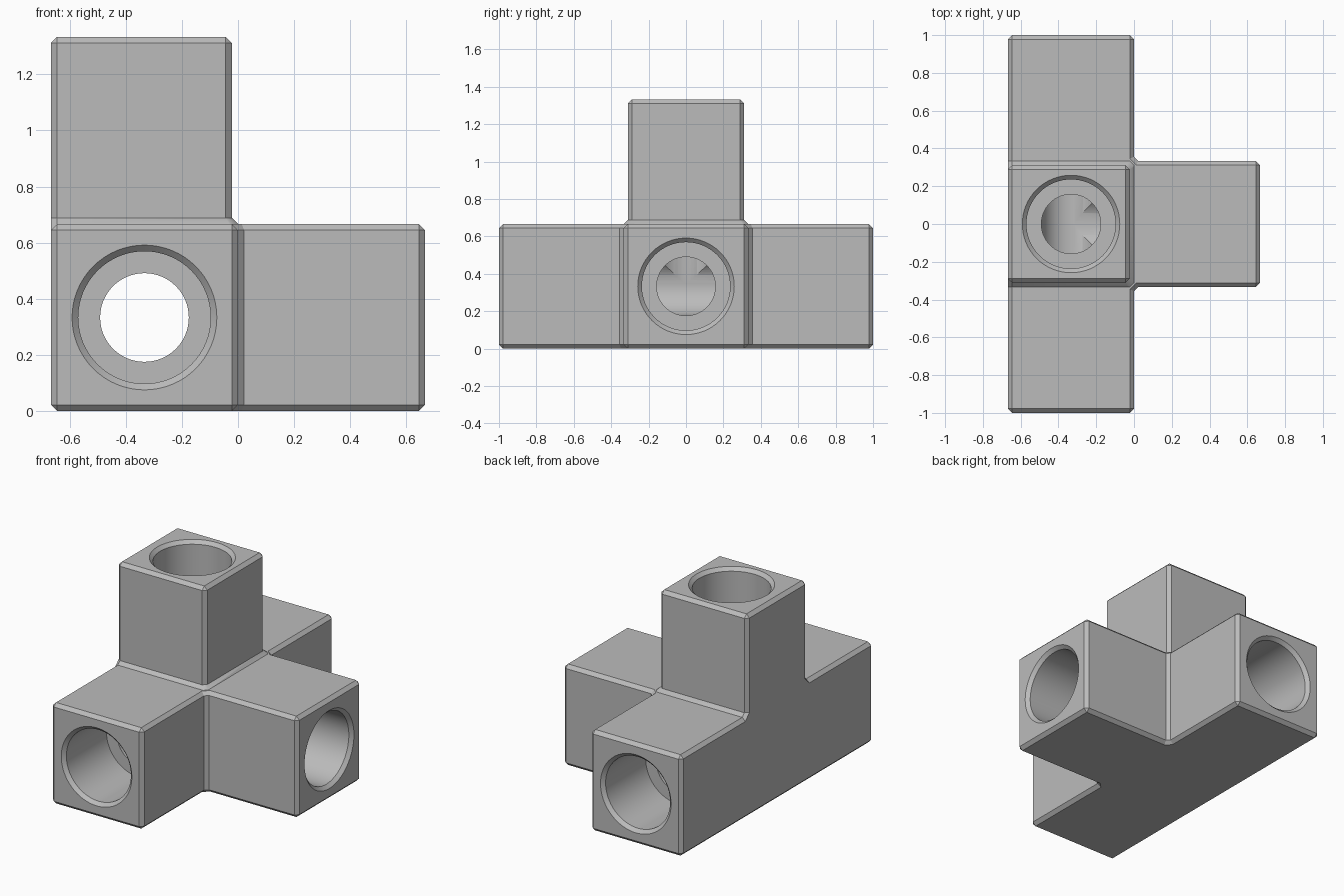
import bpy, bmesh
from math import cos, sin, pi, radians
from mathutils import Vector

cube = bpy.data.objects.get("Cube")
if cube:
    bpy.data.objects.remove(cube)

S = 2 / 3          # side of one module
H = S / 2          # half module
C = 0.022          # chamfer
CENTRE = Vector((-H, 0, H))


def to_object(name, bm):
    bmesh.ops.recalc_face_normals(bm, faces=bm.faces)
    mesh = bpy.data.meshes.new(name)
    bm.to_mesh(mesh)
    bm.free()
    obj = bpy.data.objects.new(name, mesh)
    bpy.context.scene.collection.objects.link(obj)
    return obj


def hull(name, points):
    bm = bmesh.new()
    verts = [bm.verts.new(p) for p in points]
    bmesh.ops.convex_hull(bm, input=verts)
    bmesh.ops.dissolve_limit(bm, angle_limit=radians(1), verts=bm.verts, edges=bm.edges)
    return to_object(name, bm)


def chamfered_box(name, lo, hi):
    """Box with every edge cut at 45 degrees."""
    points = []
    for x in (0, 1):
        for y in (0, 1):
            for z in (0, 1):
                side = (x, y, z)
                for keep in range(3):
                    points.append([
                        (hi[i] if side[i] else lo[i])
                        + (0 if i == keep else (-C if side[i] else C))
                        for i in range(3)])
    return hull(name, points)


def bore(name, mouth, direction, length, radius, through=False):
    """Turned cutter: chamfered mouth, wide socket, narrow inner channel."""
    rings = [(-C, 0.28), (C, 0.236), (0.44, 0.236), (0.44, radius)]
    if through:
        rings += [(length - d, r) for d, r in reversed(rings)]
    else:
        rings.append((length, radius))
    n = 64
    turn = Vector(direction).to_track_quat('Z', 'Y')
    bm = bmesh.new()
    loops = [[bm.verts.new(Vector(mouth) + turn @ Vector(
        (r * cos(2 * pi * k / n), r * sin(2 * pi * k / n), d))) for k in range(n)]
        for d, r in rings]
    for a, b in zip(loops, loops[1:]):
        for k in range(n):
            j = (k + 1) % n
            bm.faces.new((a[k], a[j], b[j], b[k]))
    bm.faces.new(loops[0])
    bm.faces.new(loops[-1])
    return to_object(name, bm)


def combine(target, tool, operation):
    tool.hide_render = True
    mod = target.modifiers.new(tool.name, 'BOOLEAN')
    mod.operation, mod.solver, mod.object = operation, 'EXACT', tool
    bpy.context.view_layer.objects.active = target
    bpy.ops.object.modifier_apply(modifier=mod.name)
    bpy.data.objects.remove(tool)


# Long bar, side arm and upright arm
body = chamfered_box("pipe_connector", (-S, -1, 0), (0, 1, S))
parts = [
    chamfered_box("side_arm", (-H, -H, 0), (S, H, S)),
    chamfered_box("upright_arm", (-S, -H + C, H), (-C, H - C, 2 * S)),
]

# Sloped collar at the foot of the upright arm
collar = []
for s in (-1, 1):
    collar += [(-S, s * H, S - C), (-S + C, s * H, S), (-C, s * H, S), (0, s * (H - C), S),
               (-S, s * (H - 2 * C), S + C), (-S + C, s * (H - C), S + C),
               (-2 * C, s * (H - C), S + C), (-C, s * (H - 2 * C), S + C),
               (-C, s * (H - C), S - C)]
parts.append(hull("collar", collar))

# Sloped corner fills between the bar and the side arm
for s in (-1, 1):
    fill = []
    for z, cut in ((0, True), (C, False), (S - C, False), (S, True)):
        a = C if cut else 0
        b = 0.59 * C if cut else C
        fill += [(-a, s * (H - a + (b + C if cut else C)), z),
                 (-a + (b + C if cut else C), s * (H - a), z),
                 (-0.1, s * (H - 0.1), z)]
    parts.append(hull("corner_fill", fill))

for part in parts:
    combine(body, part, 'UNION')

# Sockets and inner channels
R = 0.158
combine(body, bore("bar_bore", (-H, -1, H), (0, 1, 0), 2, R, True), 'DIFFERENCE')
combine(body, bore("side_bore", (S, 0, H), (-1, 0, 0), 1, R - 0.001), 'DIFFERENCE')
combine(body, bore("upright_bore", (-H, 0, 2 * S), (0, 0, -1), 1, R - 0.001), 'DIFFERENCE')

# Grey material and shading
grey = bpy.data.materials.new("plain_grey")
grey.use_nodes = True
colour = (0.5, 0.5, 0.5, 1)
grey.diffuse_color = colour
grey.node_tree.nodes["Principled BSDF"].inputs["Base Color"].default_value = colour
body.data.materials.clear()
body.data.materials.append(grey)
for obj in bpy.context.selected_objects:
    obj.select_set(False)
body.select_set(True)
bpy.context.view_layer.objects.active = body
bpy.ops.object.shade_smooth_by_angle(angle=radians(30))
